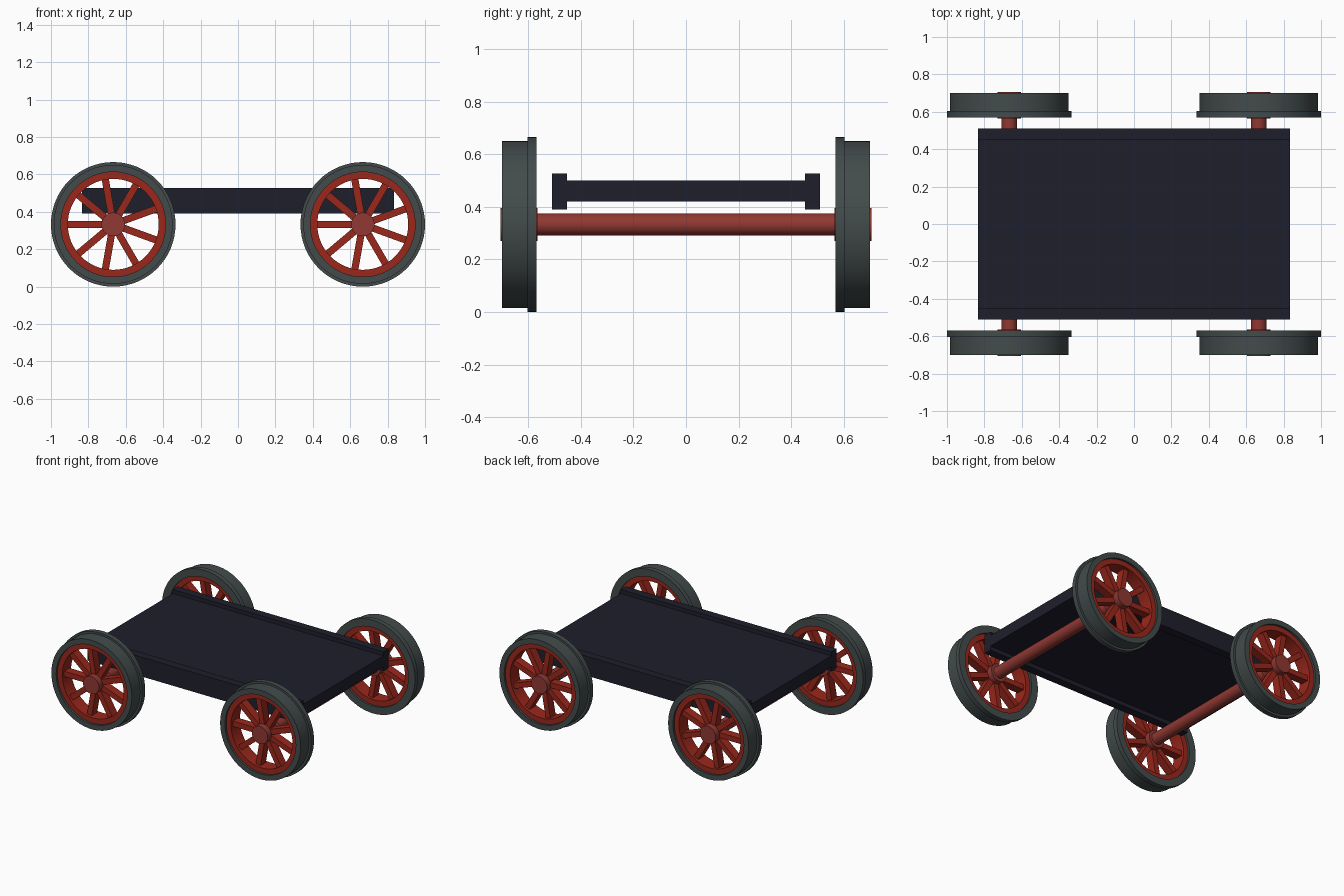
import bpy, bmesh, math
from mathutils import Matrix, Vector

if "Cube" in bpy.data.objects:
    bpy.data.objects.remove(bpy.data.objects["Cube"])

WHEEL_X, WHEEL_R = 0.667, 0.333


def material(name, rgb):
    m = bpy.data.materials.new(name)
    m.diffuse_color = (*[c ** 2.2 for c in rgb], 1)
    m.use_nodes = True
    m.node_tree.nodes["Principled BSDF"].inputs["Base Color"].default_value = m.diffuse_color
    return m


DARK = material("dark navy", (0.14, 0.14, 0.19))
IRON = material("iron grey", (0.27, 0.30, 0.30))
RED = material("bright red", (0.60, 0.17, 0.13))
BROWN = material("dull red", (0.56, 0.23, 0.21))


def finish(name, bm, mat, smooth=False):
    bmesh.ops.recalc_face_normals(bm, faces=bm.faces)
    mesh = bpy.data.meshes.new(name)
    bm.to_mesh(mesh)
    bm.free()
    mesh.materials.append(mat)
    ob = bpy.data.objects.new(name, mesh)
    bpy.context.collection.objects.link(ob)
    if smooth:
        bpy.ops.object.select_all(action='DESELECT')
        ob.select_set(True)
        bpy.context.view_layer.objects.active = ob
        bpy.ops.object.shade_smooth_by_angle(angle=math.radians(30))
    return ob


def add_box(bm, size, mat=Matrix()):
    bmesh.ops.create_cube(bm, size=1, matrix=mat @ Matrix.Diagonal((*size, 1)))


def box(name, size, loc, mat):
    bm = bmesh.new()
    add_box(bm, size, Matrix.Translation(loc))
    return finish(name, bm, mat)


def ring(name, profile, x, side, mat, n=64):
    """Spin a closed (radius, y) profile around the wheel axis."""
    bm = bmesh.new()
    loops = []
    for i in range(n):
        a = 2 * math.pi * i / n
        loops.append([bm.verts.new((x + r * math.cos(a), side * y,
                                    WHEEL_R + r * math.sin(a))) for r, y in profile])
    k = len(profile)
    for i in range(n):
        p, q = loops[i], loops[(i + 1) % n]
        for j in range(k):
            bm.faces.new((p[j], p[(j + 1) % k], q[(j + 1) % k], q[j]))
    return finish(name, bm, mat, True)


def rod(name, radius, y0, y1, x, mat, n=32):
    bm = bmesh.new()
    m = Matrix.Translation((x, (y0 + y1) / 2, WHEEL_R)) @ Matrix.Rotation(math.pi / 2, 4, 'X')
    bmesh.ops.create_cone(bm, cap_ends=True, segments=n, radius1=radius,
                          radius2=radius, depth=abs(y1 - y0), matrix=m)
    return finish(name, bm, mat, True)


# Deck with a deeper beam along each side
box("deck", (1.666, 0.92, 0.08), (0, 0, 0.46), DARK)
for side, label in ((-1, "front"), (1, "back")):
    box(label + "_side_beam", (1.666, 0.058, 0.138), (0, side * 0.482, 0.459), DARK)

# Wheel sets
TYRE = [(0.28, 0.57), (WHEEL_R, 0.57), (WHEEL_R, 0.604), (0.318, 0.604),
        (0.318, 0.70), (0.28, 0.70)]
RIM = [(0.243, 0.585), (0.281, 0.585), (0.281, 0.685), (0.243, 0.685)]
for x, end in ((-WHEEL_X, "left"), (WHEEL_X, "right")):
    rod(end + "_axle", 0.042, -0.60, 0.60, x, BROWN)
    for side, label in ((-1, "front"), (1, "back")):
        name = f"{label}_{end}_"
        ring(name + "tyre", TYRE, x, side, IRON)
        ring(name + "rim", RIM, x, side, RED)
        rod(name + "hub", 0.063, side * 0.565, side * 0.707, x, BROWN)
        # Nine flat spokes
        bm = bmesh.new()
        for i in range(9):
            m = (Matrix.Translation((x, side * 0.635, WHEEL_R))
                 @ Matrix.Rotation(math.pi + i * math.tau / 9, 4, 'Y')
                 @ Matrix.Translation((0.15, 0, 0)))
            add_box(bm, (0.205, 0.06, 0.038), m)
        finish(name + "spokes", bm, RED)
